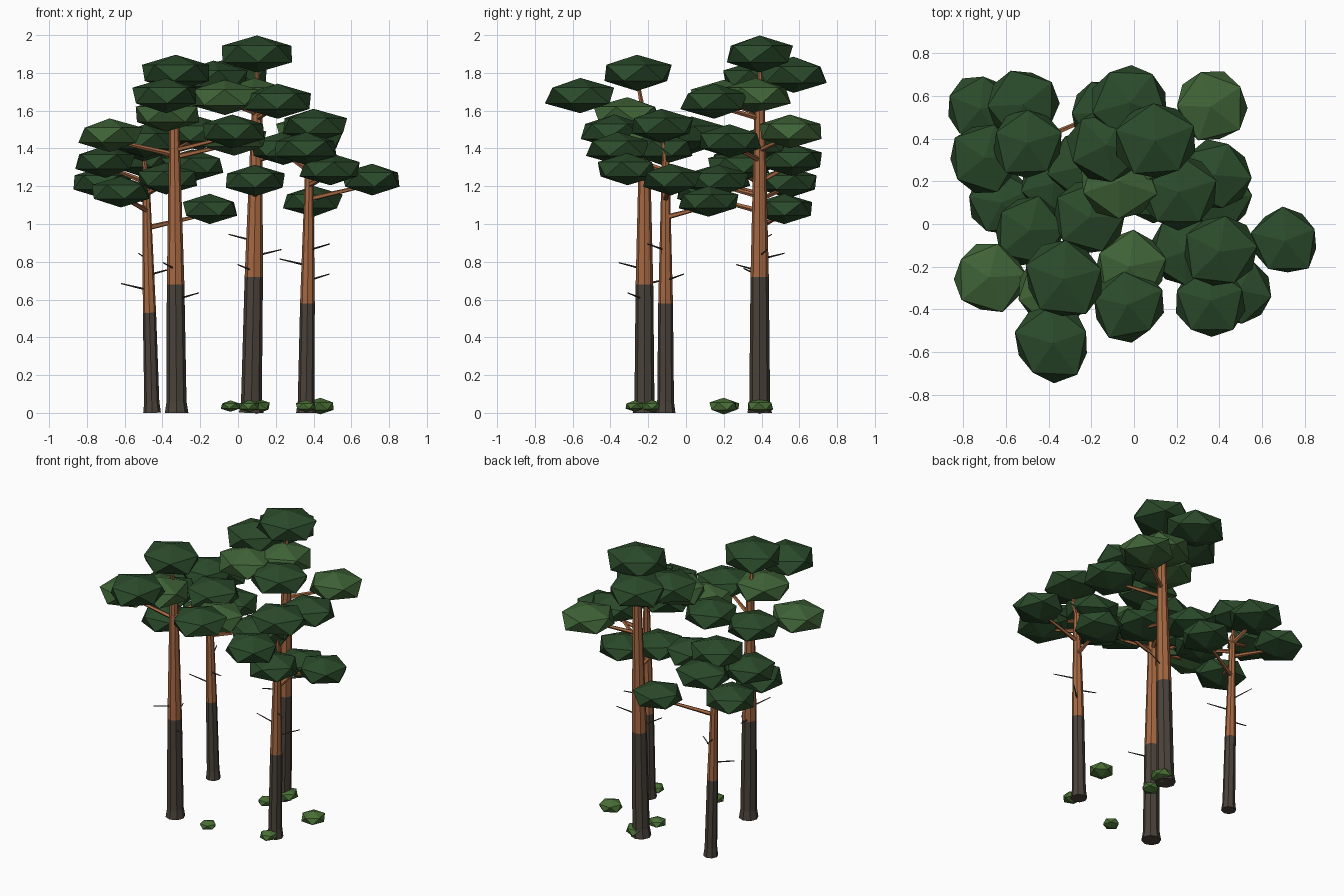
import bpy, bmesh, math, random
from mathutils import Vector, Matrix

if "Cube" in bpy.data.objects:
    bpy.data.objects.remove(bpy.data.objects["Cube"])

random.seed(4)


def material(name, rgb):
    m = bpy.data.materials.new(name)
    m.diffuse_color = (*rgb, 1)
    m.use_nodes = True
    m.node_tree.nodes["Principled BSDF"].inputs["Base Color"].default_value = m.diffuse_color
    return m


DARK_BARK = material("dark_bark", (0.07, 0.055, 0.043))
RED_BARK = material("red_bark", (0.38, 0.14, 0.055))
DEEP = material("deep_needles", (0.024, 0.07, 0.024))
LIGHT = material("light_needles", (0.05, 0.125, 0.038))
SHRUB = material("shrub_leaves", (0.07, 0.165, 0.038))


def finish(bm, name, mat):
    bmesh.ops.recalc_face_normals(bm, faces=bm.faces)
    mesh = bpy.data.meshes.new(name)
    bm.to_mesh(mesh)
    bm.free()
    mesh.materials.append(mat)
    bpy.context.collection.objects.link(bpy.data.objects.new(name, mesh))


def add_tube(bm, path, radii, sides):
    # Rings of vertices square to the line from first to last point
    turn = (path[-1] - path[0]).to_track_quat('Z', 'Y')
    rings = []
    for p, r in zip(path, radii):
        rings.append([bm.verts.new(p + turn @ Vector((r * math.cos(a), r * math.sin(a), 0)))
                      for a in (2 * math.pi * i / sides for i in range(sides))])
    for a, b in zip(rings, rings[1:]):
        for i in range(sides):
            j = (i + 1) % sides
            bm.faces.new((a[i], a[j], b[j], b[i]))
    bm.faces.new(rings[0])
    bm.faces.new(rings[-1])


def clump(name, centre, r, mat, flat=0.48):
    # Flattened, slightly irregular icosahedron
    bm = bmesh.new()
    bmesh.ops.create_icosphere(bm, subdivisions=1, radius=1)
    spin = Matrix.Rotation(random.uniform(0, 6.28), 3, 'Z')
    for v in bm.verts:
        p = spin @ v.co
        wide = random.uniform(0.94, 1.08)
        v.co = Vector(centre) + Vector((p.x * wide, p.y * wide, p.z * flat)) * r
    finish(bm, name, mat)


def pine(name, x, y, lean, split, top, r, twig_z, twig_angle, clumps, light=()):
    def on_axis(z):
        return Vector((x + lean * z, y, z))

    # Trunk: flared dark lower bark, tapering red upper bark
    bm = bmesh.new()
    add_tube(bm, [on_axis(z) for z in (0, 0.06, split)], [r * 1.27, r * 1.08, r * 0.95], 8)
    finish(bm, name + "_lower_trunk", DARK_BARK)
    bm = bmesh.new()
    add_tube(bm, [on_axis(split), on_axis(top)], [r * 0.95, r * 0.5], 8)
    finish(bm, name + "_upper_trunk", RED_BARK)

    # Needle clumps, wider towards the top, each on its own branch
    bm = bmesh.new()
    for k, c in enumerate(clumps):
        centre = Vector(c)
        clump(f"{name}_needles_{k}", centre, 0.173 + 0.045 * (centre.z - 1.2),
              LIGHT if k in light else DEEP)
        dist = math.hypot(centre.x - x, centre.y - y)
        start = on_axis(min(centre.z - 0.05 - 0.15 * dist, top - 0.05))
        add_tube(bm, [start, centre - Vector((0, 0, 0.025))], [0.015, 0.008], 5)
    finish(bm, name + "_branches", RED_BARK)

    # Dead twigs, spiralling up the trunk
    bm = bmesh.new()
    for k in range(3):
        a = math.radians(twig_angle + 140 * k)
        start = on_axis(twig_z + 0.08 * k)
        add_tube(bm, [start, start + Vector((0.15 * math.cos(a), 0.15 * math.sin(a), 0.035))],
                 [0.006, 0.003], 4)
    finish(bm, name + "_dead_twigs", DARK_BARK)


pine("back_left_pine", -0.455, 0.38, -0.026, 0.53, 1.27, 0.037, 0.65, 190,
     [(-0.72, 0.54, 1.22), (-0.52, 0.56, 1.34), (-0.70, 0.31, 1.33), (-0.50, 0.38, 1.42),
      (-0.62, 0.10, 1.17), (-0.15, 0.52, 1.08), (-0.24, 0.27, 1.31), (-0.38, 0.19, 1.24)])
pine("front_left_pine", -0.325, -0.22, -0.008, 0.68, 1.6, 0.049, 0.6, -36,
     [(-0.49, -0.03, 1.44), (-0.68, -0.25, 1.47), (-0.33, -0.26, 1.80), (-0.38, -0.31, 1.58),
      (-0.38, -0.56, 1.68), (-0.03, -0.38, 1.49), (-0.21, 0.03, 1.48), (-0.02, -0.2, 1.45)],
     light=(1, 3, 7))
pine("back_right_pine", 0.07, 0.39, 0.019, 0.72, 1.72, 0.051, 0.75, 235,
     [(-0.02, 0.57, 1.79), (0.10, 0.39, 1.90), (0.36, 0.55, 1.49), (0.21, 0.15, 1.65),
      (0.38, 0.23, 1.44), (-0.13, 0.37, 1.77), (-0.07, 0.2, 1.67), (0.09, 0.17, 1.23),
      (0.09, 0.37, 1.68)], light=(2, 6, 8))
pine("front_right_pine", 0.36, -0.108, 0.013, 0.58, 1.33, 0.041, 0.7, 40,
     [(0.40, 0.12, 1.12), (0.40, -0.13, 1.52), (0.71, -0.08, 1.235),
      (0.36, -0.36, 1.40), (0.49, -0.31, 1.29), (0.24, -0.13, 1.40)])

# Ground shrubs
for k, (x, y, r) in enumerate([(0.435, 0.2, 0.08), (-0.04, -0.27, 0.055), (0.36, -0.18, 0.06),
                               (0.10, 0.39, 0.075), (0.06, 0.23, 0.06)]):
    clump(f"shrub_{k}", (x, y, 0.036), r, SHRUB, 0.55)
